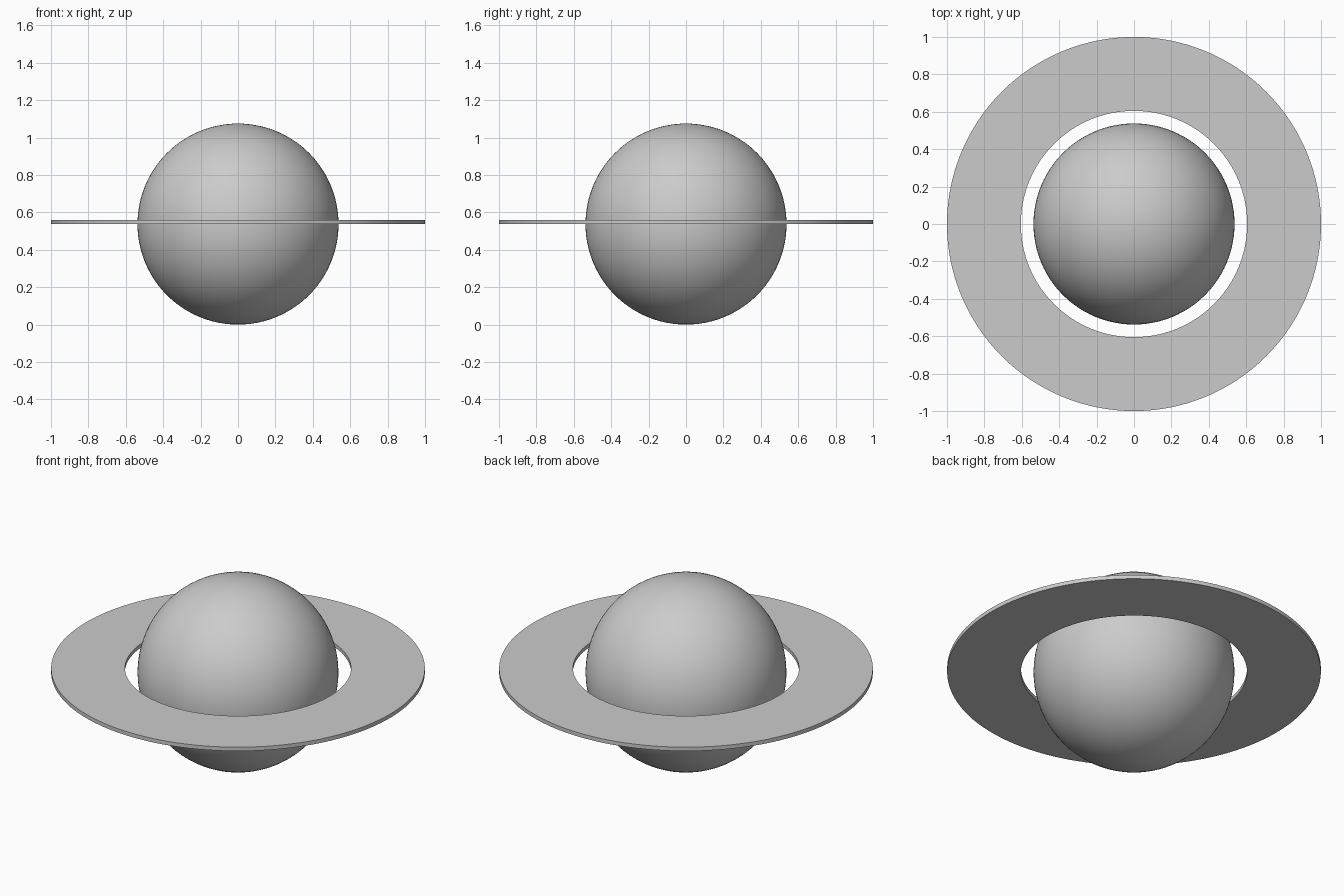
import bpy
import bmesh
import math

RADIUS = 0.5375        # planet
RING_INNER, RING_OUTER = 0.605, 1.0
RING_THICKNESS = 0.023

cube = bpy.data.objects.get("Cube")
if cube:
    bpy.data.objects.remove(cube, do_unlink=True)


def make_material(name, color):
    mat = bpy.data.materials.new(name)
    mat.use_nodes = True
    mat.diffuse_color = color
    mat.node_tree.nodes["Principled BSDF"].inputs["Base Color"].default_value = color
    return mat


def finish(obj, name, mat):
    obj.name = obj.data.name = name
    obj.data.materials.append(mat)
    bpy.ops.object.select_all(action="DESELECT")
    obj.select_set(True)
    bpy.context.view_layer.objects.active = obj
    bpy.ops.object.shade_smooth_by_angle(angle=math.radians(30))


grey = make_material("light grey", (0.6, 0.6, 0.6, 1))

# Planet: smooth ball resting on the ground
bpy.ops.mesh.primitive_uv_sphere_add(segments=96, ring_count=48, radius=RADIUS,
                                     location=(0, 0, RADIUS))
finish(bpy.context.object, "planet", grey)

# Ring: rectangular section spun about the vertical axis, its underside on the equator
bm = bmesh.new()
section = [(RING_INNER, 0), (RING_OUTER, 0),
           (RING_OUTER, RING_THICKNESS), (RING_INNER, RING_THICKNESS)]
verts = [bm.verts.new((r, 0, z)) for r, z in section]
edges = [bm.edges.new((verts[i - 1], verts[i])) for i in range(len(verts))]
bmesh.ops.spin(bm, geom=verts + edges, cent=(0, 0, 0), axis=(0, 0, 1),
               angle=math.tau, steps=128, use_merge=True)
bmesh.ops.remove_doubles(bm, verts=bm.verts, dist=0.0001)
bmesh.ops.recalc_face_normals(bm, faces=bm.faces)
mesh = bpy.data.meshes.new("ring")
bm.to_mesh(mesh)
bm.free()
ring = bpy.data.objects.new("ring", mesh)
ring.location.z = RADIUS
bpy.context.collection.objects.link(ring)
finish(ring, "ring", grey)
